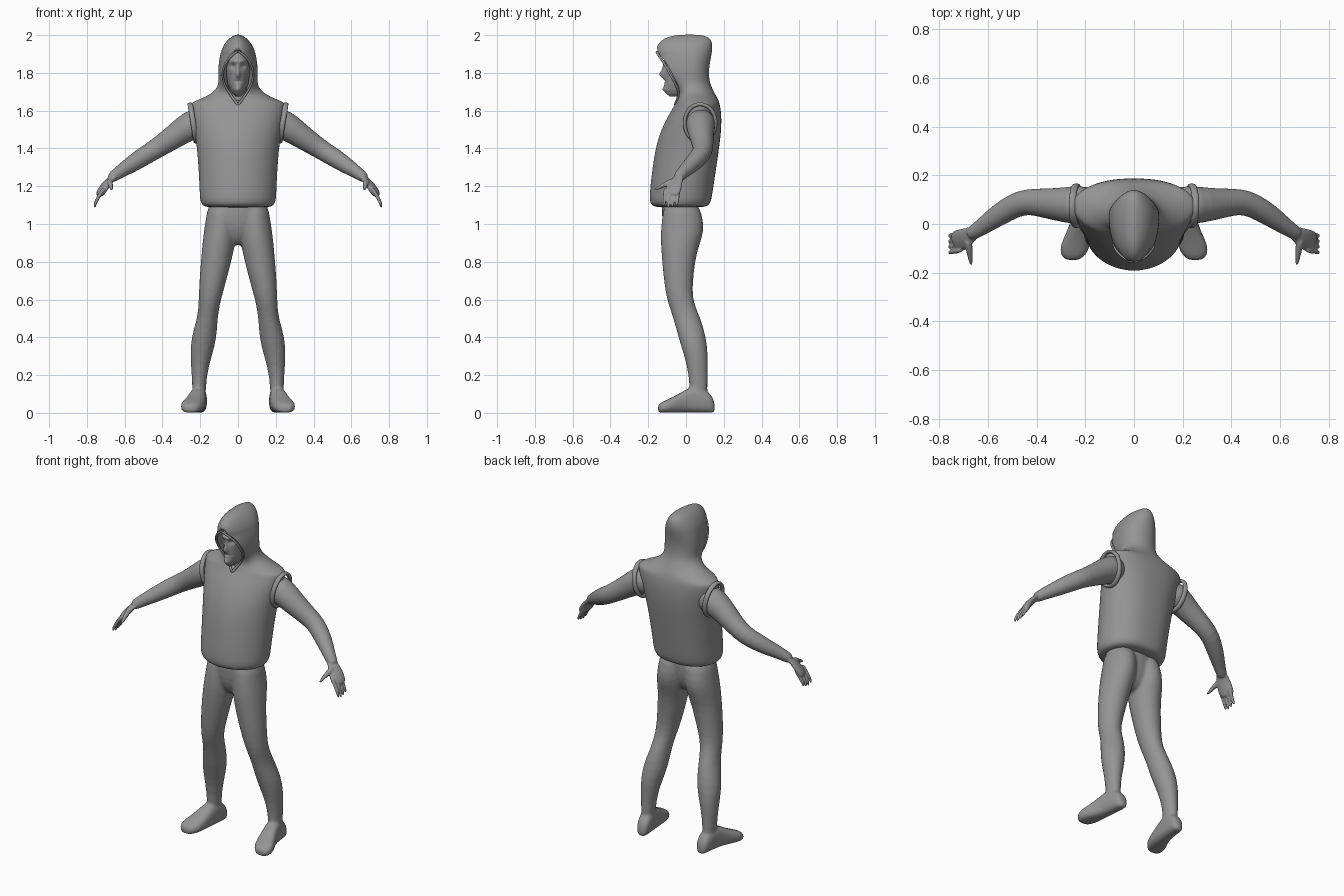
import bpy, bmesh, math
from mathutils import Vector as V

if "Cube" in bpy.data.objects:
    bpy.data.objects.remove(bpy.data.objects["Cube"])

grey = bpy.data.materials.new("neutral_grey")
grey.diffuse_color = (0.3, 0.3, 0.3, 1)
grey.use_nodes = True
grey.node_tree.nodes["Principled BSDF"].inputs["Base Color"].default_value = grey.diffuse_color


def make(name, rings, closed_ends=True):
    """Skin a list of equal-length point rings into a smooth object."""
    bm = bmesh.new()
    vs = [[bm.verts.new(p) for p in r] for r in rings]
    n = len(rings[0])
    for a, b in zip(vs, vs[1:]):
        for i in range(n):
            j = (i + 1) % n
            bm.faces.new((a[i], a[j], b[j], b[i]))
    if closed_ends:
        for r in (vs[0], vs[-1]):
            c = bm.verts.new(sum((v.co for v in r), V()) / n)
            for i in range(n):
                bm.faces.new((r[i], r[(i + 1) % n], c))
    else:
        bmesh.ops.remove_doubles(bm, verts=bm.verts, dist=1e-6)
    bmesh.ops.recalc_face_normals(bm, faces=bm.faces)
    me = bpy.data.meshes.new(name)
    bm.to_mesh(me)
    bm.free()
    me.materials.append(grey)
    me.polygons.foreach_set("use_smooth", [True] * len(me.polygons))
    ob = bpy.data.objects.new(name, me)
    bpy.context.collection.objects.link(ob)
    return ob


def spow(v, e):
    return math.copysign(abs(v) ** e, v)


def ring(c, u, v, n=16, e=1.0):
    return [V(c) + V(u) * spow(math.cos(t), e) + V(v) * spow(math.sin(t), e)
            for t in (2 * math.pi * i / n for i in range(n))]


def tube(name, path, n=12, flat=1.0):
    """Tube along (x, y, z, radius) stations; flat squeezes it upward."""
    pts = [V(p[:3]) for p in path]
    rings = []
    for i, p in enumerate(pts):
        t = (pts[min(i + 1, len(pts) - 1)] - pts[max(i - 1, 0)]).normalized()
        ref = V((0, 0, 1)) if abs(t.z) < 0.97 else V((1, 0, 0))
        s = t.cross(ref).normalized()
        r = path[i][3]
        rings.append(ring(p, s * r, s.cross(t) * r * flat, n))
    return make(name, rings)


def subsurf(ob, lv=2):
    m = ob.modifiers.new("subsurf", 'SUBSURF')
    m.levels = m.render_levels = lv


def mirror(ob):
    ob.modifiers.new("mirror", 'MIRROR').use_mirror_merge = False


def fuse(name, parts, voxel, smooth):
    """Join overlapping parts, mirror them and melt them into one skin."""
    for o in parts:
        subsurf(o, 1)
    bpy.context.view_layer.update()
    dg = bpy.context.evaluated_depsgraph_get()
    bm = bmesh.new()
    for o in parts:
        bm.from_mesh(o.evaluated_get(dg).to_mesh())
    me = bpy.data.meshes.new(name)
    bm.to_mesh(me)
    bm.free()
    me.materials.append(grey)
    for o in parts:
        bpy.data.objects.remove(o)
    ob = bpy.data.objects.new(name, me)
    bpy.context.collection.objects.link(ob)
    mirror(ob)
    r = ob.modifiers.new("remesh", 'REMESH')
    r.mode, r.voxel_size, r.use_smooth_shade = 'VOXEL', voxel, True
    s = ob.modifiers.new("smooth", 'SMOOTH')
    s.factor, s.iterations = 0.5, smooth


def opening(z):
    """Half width of the hood opening, a teardrop pointing down."""
    u = (z - 1.63) / 0.285
    return 0.085 * math.sin(math.pi * u ** 1.25) ** 0.8 if 0 < u < 1 else 0


# Sleeveless hooded top: z, half width, front y, back y
top = [(1.088, .165, -.15, .09), (1.098, .19, -.183, .123), (1.13, .203, -.193, .136),
       (1.2, .204, -.188, .146), (1.4, .216, -.163, .176), (1.5, .233, -.13, .188),
       (1.58, .249, -.09, .188), (1.625, .254, -.062, .181), (1.643, .25, -.053, .176),
       (1.665, .19, -.044, .168), (1.69, .142, -.037, .153), (1.72, .112, -.045, .138),
       (1.75, .103, -.06, .126), (1.8, .105, -.088, .12), (1.85, .103, -.115, .126),
       (1.88, .098, -.135, .132), (1.9, .093, -.15, .136), (1.914, .09, -.156, .138),
       (1.945, .077, -.147, .141), (1.975, .056, -.118, .134), (1.995, .03, -.075, .11),
       (2.002, .008, -.02, .06)]
rings = []
for z, rx, yf, yb in top:
    # widest point moves back towards the shoulders, then forward in the hood
    yc = -.03 + .11 * (max(0, z - 1.09) / .54) ** 1.5 if z < 1.63 else max(.03, .08 - .42 * (z - 1.63))
    w = max(opening(z), min(.02, rx * .4))
    d = .1 * min(1, (z - 1.63) / .08) if opening(z) > .01 else 0
    t0 = math.asin(w / rx)
    rf = (yc - yf) / math.cos(t0)
    square = 0.8 if z < 1.66 else 1
    r = []
    for i in range(33):
        t = t0 + (2 * math.pi - 2 * t0) * i / 32
        c = math.cos(t)
        r.append(V((rx * spow(math.sin(t), square if c < 0 else 1),
                    yc - c * (rf if c > 0 else yb - yc), z)))
    for i in range(1, 8):                      # recess behind the hood opening
        u = -1 + i / 4
        y = yf + d * min(1, 1.6 * (1 - u * u))
        if d == 0:
            y = yc - rf * math.sqrt(1 - (u * w / rx) ** 2)
        r.append(V((u * w, y, z)))
    rings.append(r)
subsurf(make("hooded_top", rings))

# Rolled edge of the hood opening
edge = [(opening(z), yf, z, .007) for z, rx, yf, yb in top if opening(z) > 0]
rim = tube("hood_rim", [(0, -.06, 1.63, .007)] + edge + [(0, -.153, 1.908, .007)], 8)
mirror(rim)
subsurf(rim, 1)

# Armhole bands
band = []
for i in range(25):
    a = 2 * math.pi * i / 24
    o = V((0, math.cos(a), math.sin(a)))
    c = V((.237 + .016 * o.z, .075 + .083 * o.y, 1.535 + .1 * o.z))
    band.append(ring(c, o * .011, (.016, 0, 0), 8))
b = make("armhole_band", band, False)
mirror(b)
subsurf(b, 1)


# Head: horizontal slices with sculpted brow, eyes, nose and mouth
def bump(x, z, cx, cz, sx, sz):
    return math.exp(-((abs(x) - cx) / sx) ** 2 - ((z - cz) / sz) ** 2)


prof = [(1.675, .012, -.085), (1.69, .03, -.105), (1.71, .042, -.116), (1.74, .054, -.114),
        (1.82, .068, -.114), (1.86, .068, -.117), (1.9, .058, -.105), (1.92, .03, -.06)]
rings = []
for k in range(49):
    z = 1.675 + .245 * k / 48
    i = max(j for j in range(7) if prof[j][0] <= z + 1e-6)
    f = (z - prof[i][0]) / (prof[i + 1][0] - prof[i][0])
    rx, yf = (prof[i][q] * (1 - f) + prof[i + 1][q] * f for q in (1, 2))
    r = []
    for p in ring((0, 0, z), (rx, 0, 0), (0, 1, 0), 64):
        x = p.x
        if p.y < 0:
            y = .01 + p.y * (.01 - yf)
            y -= .024 * bump(x, z, 0, 1.79, .011, .018) + .012 * bump(x, z, 0, 1.82, .009, .025)
            y += .014 * bump(x, z, .027, 1.835, .014, .012) - .009 * bump(x, z, .022, 1.862, .022, .01)
            y += .007 * bump(x, z, 0, 1.755, .022, .005) - .008 * bump(x, z, 0, 1.715, .018, .014)
        else:
            y = .01 + p.y * .07
        r.append(V((x, y, z)))
    rings.append(r)
make("head", rings)
tube("neck", [(0, .03, 1.58, .055), (0, .02, 1.66, .048), (0, .01, 1.76, .048)], 24)

# Arms with hands
parts = [tube("arm", [(.18, .078, 1.545, .08), (.25, .078, 1.525, .08), (.32, .08, 1.475, .068),
                      (.40, .09, 1.42, .057), (.46, .09, 1.382, .053), (.52, .06, 1.345, .05),
                      (.58, .02, 1.305, .043), (.635, -.02, 1.27, .033), (.675, -.045, 1.24, .029)], 16),
         tube("palm", [(.65, -.03, 1.26, .028), (.68, -.05, 1.232, .038), (.705, -.063, 1.2, .047),
                       (.728, -.072, 1.165, .047), (.735, -.075, 1.15, .036)], 12, .42)]
for k in range(4):
    y = -.108 + .023 * k
    tip = 1.083 + .008 * abs(k - 1.2)
    parts.append(tube("finger", [(.71, y, 1.19, .012), (.735, y - .004, 1.15, .011),
                                 (.752, y - .008, 1.12, .01), (.76, y - .01, tip, .007)], 8))
parts.append(tube("thumb", [(.682, -.065, 1.23, .02), (.675, -.11, 1.21, .015), (.668, -.168, 1.18, .008)], 8))
fuse("arms", parts, .005, 3)

# Legs: z, centre x, half width, front y, back y
leg = [(1.12, .08, .08, -.12, .07), (1.0, .091, .085, -.133, .1), (.93, .097, .09, -.138, .09),
       (.85, .108, .086, -.132, .058), (.75, .125, .078, -.124, .044), (.65, .141, .067, -.112, .035),
       (.58, .152, .058, -.097, .042), (.5, .162, .054, -.068, .08), (.4, .18, .07, -.042, .109),
       (.3, .196, .059, -.01, .119), (.2, .206, .039, .016, .114), (.05, .206, .035, .019, .118)]
legs = make("leg", [ring((cx, (a + b) / 2, z), (rx, 0, 0), (0, (b - a) / 2, 0)) for z, cx, rx, a, b in leg])

# Feet: y, centre x, half width, top height
foot = [(.152, .2, .02, .05), (.138, .2, .038, .1), (.08, .206, .043, .14), (.02, .212, .045, .14),
        (-.04, .226, .054, .1), (-.09, .242, .064, .075), (-.128, .25, .054, .058), (-.148, .252, .03, .045)]
feet = make("foot", [ring((cx, y, h / 2), (rx, 0, 0), (0, 0, h / 2), 16, .75) for y, cx, rx, h in foot])
hips = make("hips", [ring((0, -.03, z), (rx, 0, 0), (0, ry, 0)) for z, rx, ry in
                     ((1.14, .165, .1), (1.05, .165, .1), (.98, .13, .095), (.92, .07, .07), (.89, .03, .04))])
fuse("legs", [legs, feet, hips], .009, 5)
